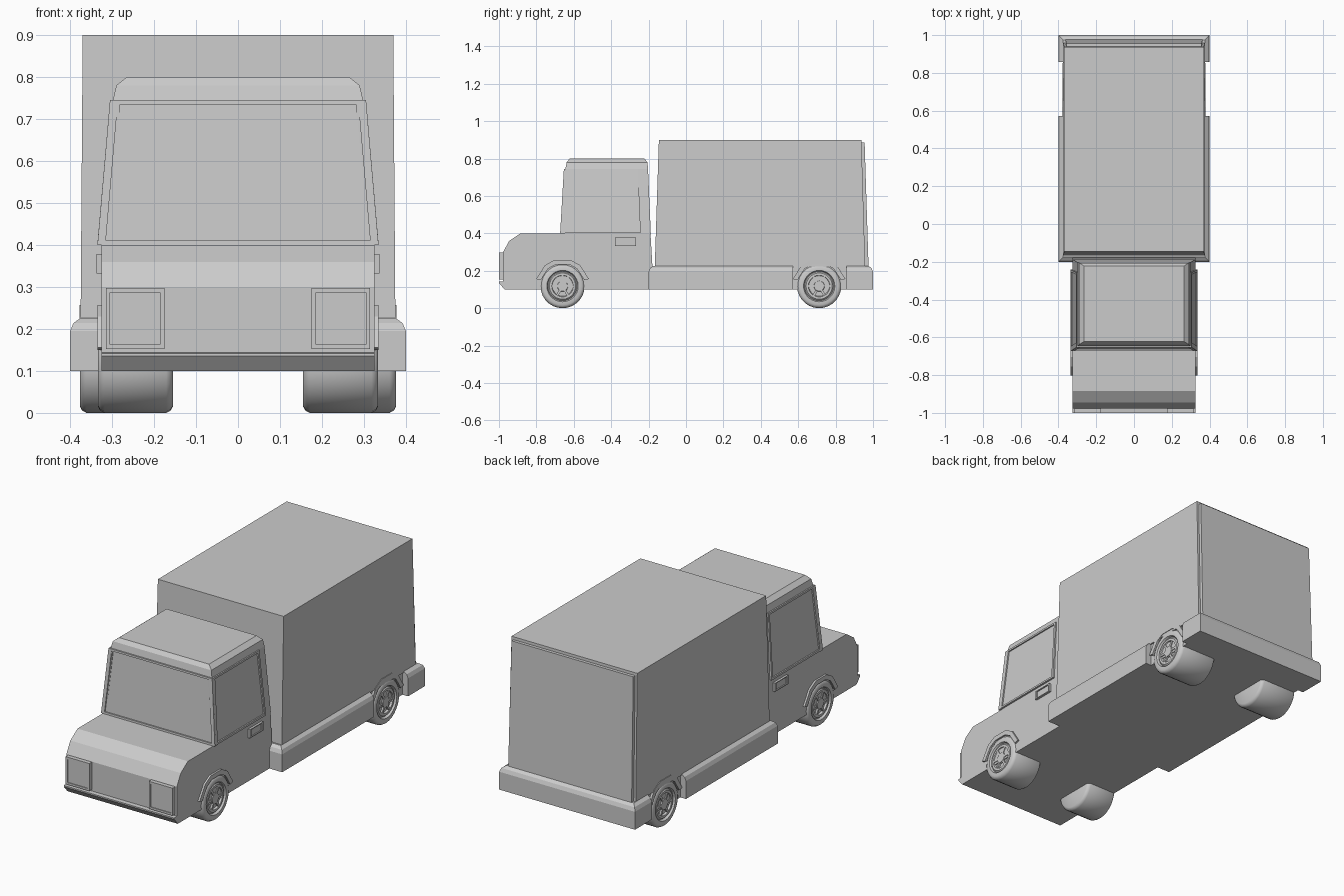
import bpy, bmesh
from math import sin, cos, pi, radians
from mathutils import Vector as V

if "Cube" in bpy.data.objects:
    bpy.data.objects.remove(bpy.data.objects["Cube"])


def loft(name, rings, mirror=False, smooth=False):
    """Skin a stack of equal-length point rings and cap both ends."""
    bm = bmesh.new()
    vs = [[bm.verts.new(p) for p in r] for r in rings]
    n = len(rings[0])
    for a, b in zip(vs, vs[1:]):
        for i in range(n):
            j = (i + 1) % n
            bm.faces.new((a[i], a[j], b[j], b[i]))
    bm.faces.new(vs[0])
    bm.faces.new(vs[-1])
    bmesh.ops.recalc_face_normals(bm, faces=bm.faces)
    me = bpy.data.meshes.new(name)
    bm.to_mesh(me)
    bm.free()
    ob = bpy.data.objects.new(name, me)
    bpy.context.collection.objects.link(ob)
    if mirror:
        ob.modifiers.new("Mirror", 'MIRROR')
    if smooth:
        bpy.ops.object.select_all(action='DESELECT')
        ob.select_set(True)
        bpy.context.view_layer.objects.active = ob
        bpy.ops.object.shade_smooth_by_angle(angle=radians(35))
    return ob


def rect(w, y0, y1, z):
    return [(-w, y0, z), (w, y0, z), (w, y1, z), (-w, y1, z)]


def extrude_x(name, profile, x0, x1, mirror=False):
    return loft(name, [[(x, y, z) for y, z in profile] for x in (x0, x1)], mirror)


def framed_panel(name, quad, out, scale=0.94, thick=0.025, recess=0.007, mirror=False):
    """A raised frame around a sunken pane."""
    quad = [V(q) for q in quad]
    c = sum(quad, V()) / 4
    out = V(out)
    inner = [c + (q - c) * scale for q in quad]
    loft(name, [[q - out * thick for q in quad], quad, inner,
                [q - out * recess for q in inner]], mirror)


# Lower cab with hood and front lip
extrude_x("cab_lower", [(-0.97, 0.10), (-1.0, 0.135), (-1.0, 0.142), (-0.978, 0.144),
                        (-0.978, 0.30), (-0.945, 0.36), (-0.885, 0.40),
                        (-0.19, 0.40), (-0.18, 0.23), (-0.18, 0.10)], -0.325, 0.325)

# Upper cab and roof
loft("cab_upper", [rect(0.325, -0.662, -0.188, 0.395), rect(0.298, -0.645, -0.203, 0.745),
                   rect(0.29, -0.638, -0.206, 0.78), rect(0.265, -0.622, -0.222, 0.80)])

# Windscreen and side windows
framed_panel("windscreen", [(-0.335, -0.673, 0.40), (0.335, -0.673, 0.40),
                            (0.305, -0.653, 0.745), (-0.305, -0.653, 0.745)], (0, -1, 0))
framed_panel("side_window", [(0.335, -0.665, 0.402), (0.335, -0.242, 0.402),
                             (0.305, -0.256, 0.745), (0.305, -0.65, 0.745)],
             (1, 0, 0), mirror=True)

# Headlights
framed_panel("headlight", [(0.175, -1.0, 0.152), (0.315, -1.0, 0.152),
                           (0.315, -1.0, 0.298), (0.175, -1.0, 0.298)],
             (0, -1, 0), scale=0.85, recess=0.004, mirror=True)

# Door handles
framed_panel("door_handle", [(0.337, -0.38, 0.332), (0.337, -0.268, 0.332),
                             (0.337, -0.268, 0.378), (0.337, -0.38, 0.378)],
             (1, 0, 0), scale=0.8, recess=0.006, mirror=True)


# Chassis with chamfered top edge and notches for the rear wheels
def chassis_plan(e, z):
    half = [(0.4 - e, -0.2 + e), (0.4 - e, 0.572), (0.367, 0.572),
            (0.367, 0.858), (0.4 - e, 0.858), (0.4 - e, 1 - e)]
    return [(x, y, z) for x, y in half] + [(-x, y, z) for x, y in reversed(half)]


loft("chassis", [chassis_plan(0, 0.10), chassis_plan(0, 0.195),
                 chassis_plan(0.008, 0.214), chassis_plan(0.025, 0.226)])

# Cargo box and rear door
loft("cargo_box", [rect(0.375, -0.167, 0.958, 0.22), rect(0.37, -0.145, 0.938, 0.90)])
loft("rear_door", [rect(0.363, 0.94, 0.976, 0.222), rect(0.358, 0.92, 0.955, 0.885)])


# Wheels, arches and spokes
R = 0.118


def wheel(prefix, y, x0, x1):
    profile = [(x0, 0.03), (x0, 0.103), (x0 + 0.006, 0.113), (x0 + 0.016, R),
               (x1 - 0.016, R), (x1 - 0.005, 0.112), (x1, 0.102), (x1, 0.084),
               (x1 - 0.012, 0.078), (x1 - 0.004, 0.070), (x1 - 0.004, 0.058),
               (x1 - 0.014, 0.054), (x1 - 0.014, 0.030), (x1 - 0.004, 0.027)]
    n = 28
    loft(prefix + "_wheel",
         [[(x, y + r * cos(2 * pi * i / n), R + r * sin(2 * pi * i / n)) for i in range(n)]
          for x, r in profile], mirror=True, smooth=True)
    for k in range(6):
        a = k * pi / 3
        d, t = V((cos(a), sin(a))), V((-sin(a), cos(a)))
        pts = [V((y, R)) + d * r + t * s
               for r, s in ((0.024, -0.006), (0.06, -0.006), (0.06, 0.006), (0.024, 0.006))]
        extrude_x(f"{prefix}_spoke_{k + 1}", pts, x1 - 0.02, x1 - 0.005, True)
    angles = [radians(a) for a in (15, 50, 72, 108, 130, 165)]
    arc = [(y + r * cos(a), R + r * sin(a))
           for r, aa in ((0.146, angles), (0.121, angles[::-1])) for a in aa]
    extrude_x(prefix + "_wheel_arch", arc, 0.30, x1 + 0.001, True)


wheel("front", -0.66, 0.155, 0.334)
wheel("rear", 0.712, 0.155, 0.377)
